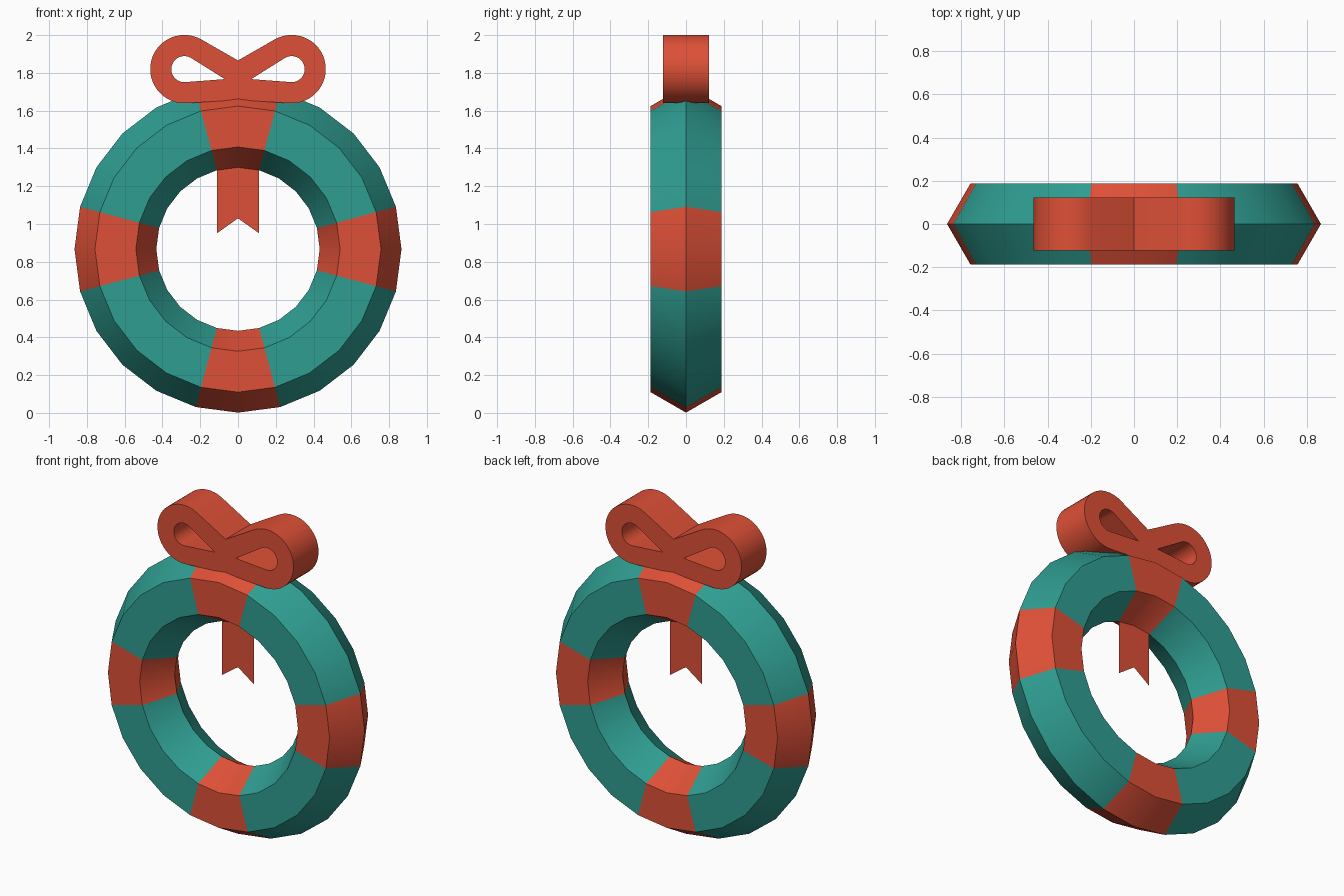
import bpy, bmesh, math
from mathutils import Vector

if "Cube" in bpy.data.objects:
    bpy.data.objects.remove(bpy.data.objects["Cube"])


def material(name, color):
    m = bpy.data.materials.new(name)
    m.diffuse_color = color
    m.use_nodes = True
    m.node_tree.nodes["Principled BSDF"].inputs["Base Color"].default_value = m.diffuse_color
    return m


green = material("teal_green", (0.028, 0.337, 0.283, 1))
red = material("ribbon_red", (0.73, 0.08, 0.038, 1))


def activate(ob):
    bpy.ops.object.select_all(action='DESELECT')
    ob.select_set(True)
    bpy.context.view_layer.objects.active = ob


# Wreath ring: hexagonal section, four two-segment red bands
bpy.ops.mesh.primitive_torus_add(major_segments=24, minor_segments=6,
                                 major_radius=0.649, minor_radius=0.2165,
                                 location=(0, 0, 0.867), rotation=(math.pi / 2, 0, 0))
ring = bpy.context.object
ring.name = "wreath_ring"
ring.data.materials.append(green)
ring.data.materials.append(red)
for p in ring.data.polygons:
    a = math.atan2(p.center.y, p.center.x)
    p.material_index = 1 if abs(math.sin(2 * a)) < 0.5 else 0
bpy.ops.object.shade_smooth_by_angle(angle=math.radians(30))

# Bow: outline of two rounded loops with a teardrop hole in each
C = Vector((0.284, 1.82))


def loop_arc(top, bottom, r, n=24):
    """Clockwise arc around C between the tangents from two apex points."""
    def tangent(p, side):
        d = Vector(p) - C
        return math.atan2(d.y, d.x) % math.tau + side * math.acos(r / d.length)
    a0, a1 = tangent(top, -1), tangent(bottom, 1) - math.tau
    angles = [a0 + (a1 - a0) * i / n for i in range(n + 1)]
    return [(C.x + r * math.cos(a), C.y + r * math.sin(a)) for a in angles]


def mirrored(points):
    return [(-x, z) for x, z in reversed(points)]


top, bottom, tip = (0, 1.866), (0, 1.657), (0.07, 1.767)
outer = loop_arc(top, bottom, 0.181)
hole = [tip] + loop_arc(tip, tip, 0.069)

curve = bpy.data.curves.new("bow", 'CURVE')
curve.dimensions = '2D'
curve.fill_mode = 'BOTH'
curve.extrude = 0.122
for pts in ([top] + outer + [bottom] + mirrored(outer), hole, mirrored(hole)):
    s = curve.splines.new('POLY')
    s.points.add(len(pts) - 1)
    for sp, (x, z) in zip(s.points, pts):
        sp.co = (x, z, 0, 1)
    s.use_cyclic_u = True
bow = bpy.data.objects.new("bow", curve)
bow.rotation_euler = (math.pi / 2, 0, 0)
bpy.context.collection.objects.link(bow)
activate(bow)
bpy.ops.object.convert(target='MESH')
bow = bpy.context.object
bm = bmesh.new()
bm.from_mesh(bow.data)
bmesh.ops.remove_doubles(bm, verts=bm.verts, dist=0.0005)
bmesh.ops.recalc_face_normals(bm, faces=bm.faces)
bm.to_mesh(bow.data)
bm.free()
bow.data.materials.clear()
bow.data.materials.append(red)
bpy.ops.object.shade_smooth_by_angle(angle=math.radians(30))

# Hanging ribbon tail: flat strip with a notched end
tail_mesh = bpy.data.meshes.new("ribbon_tail")
outline = [(-0.11, 1.34), (-0.11, 0.952), (0, 1.03), (0.11, 0.952), (0.11, 1.34), (0, 1.34)]
tail_mesh.from_pydata([(x, 0, z) for x, z in outline], [], [(0, 1, 2, 5), (5, 2, 3, 4)])
tail_mesh.materials.append(red)
tail = bpy.data.objects.new("ribbon_tail", tail_mesh)
bpy.context.collection.objects.link(tail)
